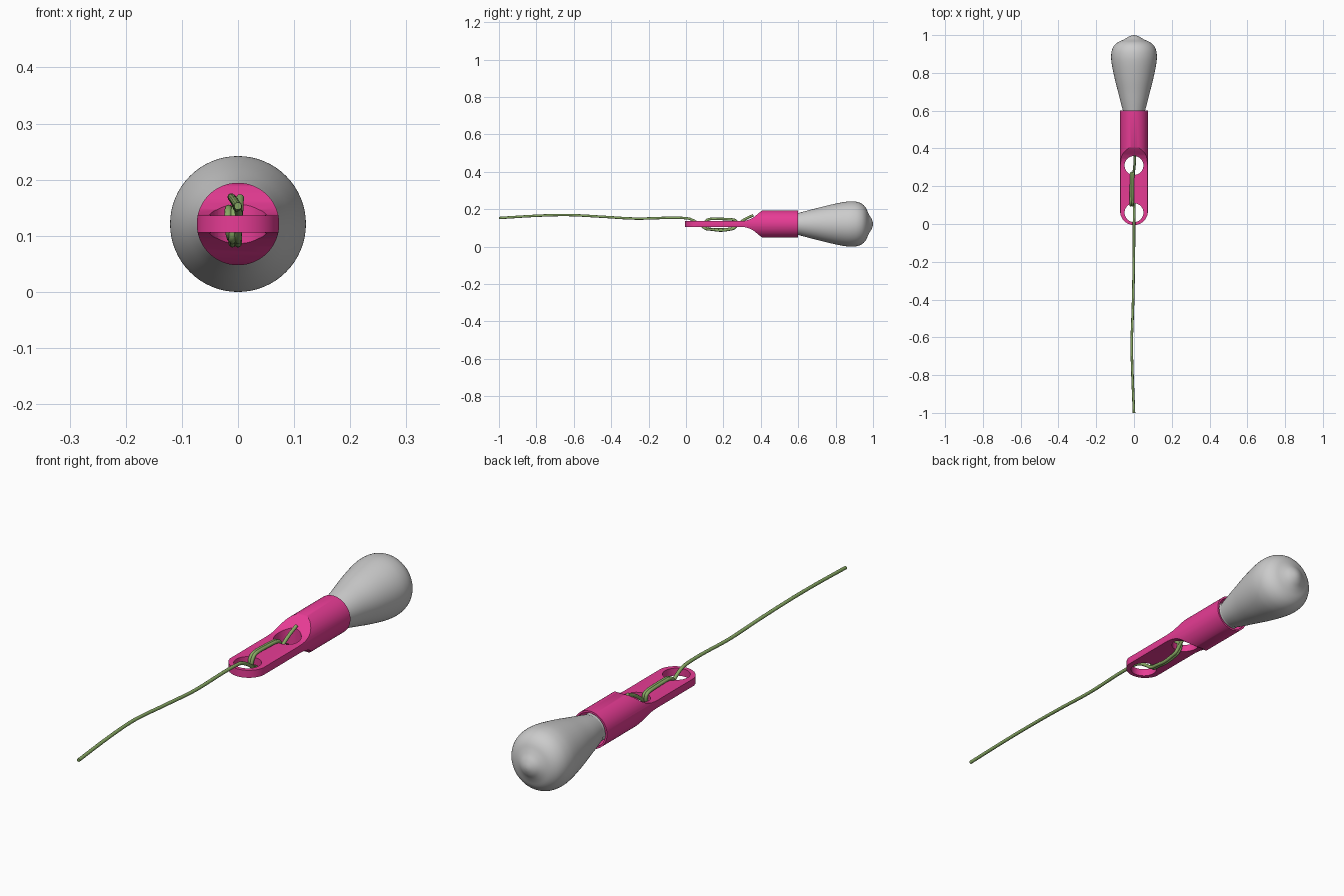
import bpy, bmesh, math
from mathutils import Vector

if "Cube" in bpy.data.objects:
    bpy.data.objects.remove(bpy.data.objects["Cube"])

ZC = 0.121  # height of the long axis


def material(name, rgb):
    m = bpy.data.materials.new(name)
    m.diffuse_color = (*rgb, 1)
    m.use_nodes = True
    m.node_tree.nodes["Principled BSDF"].inputs["Base Color"].default_value = m.diffuse_color
    return m


def finish(obj, mat=None, angle=35):
    if mat:
        obj.data.materials.clear()
        obj.data.materials.append(mat)
    bpy.ops.object.select_all(action='DESELECT')
    obj.select_set(True)
    bpy.context.view_layer.objects.active = obj
    bpy.ops.object.shade_smooth_by_angle(angle=math.radians(angle))


def mesh_object(name, bm):
    bmesh.ops.recalc_face_normals(bm, faces=bm.faces)
    me = bpy.data.meshes.new(name)
    bm.to_mesh(me)
    bm.free()
    obj = bpy.data.objects.new(name, me)
    bpy.context.collection.objects.link(obj)
    return obj


def prism(name, pts, offset):
    """Extrude a closed outline of 3D points along an offset."""
    bm = bmesh.new()
    f = bm.faces.new([bm.verts.new(p) for p in pts])
    ext = bmesh.ops.extrude_face_region(bm, geom=[f])
    bmesh.ops.translate(bm, vec=offset,
                        verts=[v for v in ext['geom'] if isinstance(v, bmesh.types.BMVert)])
    return mesh_object(name, bm)


def circle_xy(y, r, n=48):
    return [(r * math.cos(2 * math.pi * i / n), y + r * math.sin(2 * math.pi * i / n), ZC - 0.2)
            for i in range(n)]


def circle_xz(y, r, n=64):
    return [(r * math.cos(2 * math.pi * i / n), y, ZC + r * math.sin(2 * math.pi * i / n))
            for i in range(n)]


def boolean(obj, cutter, op):
    m = obj.modifiers.new(op, 'BOOLEAN')
    m.operation, m.object, m.solver = op, cutter, 'EXACT'
    bpy.context.view_layer.objects.active = obj
    bpy.ops.object.modifier_apply(modifier=m.name)
    bpy.data.objects.remove(cutter)


def smooth_path(pts, steps=8):
    """Catmull-Rom interpolation through the points."""
    p = [Vector(q) for q in pts]
    p = [2 * p[0] - p[1]] + p + [2 * p[-1] - p[-2]]
    out = []
    for a, b, c, d in zip(p, p[1:], p[2:], p[3:]):
        for k in range(steps):
            t = k / steps
            out.append(0.5 * (2 * b + (c - a) * t + (2 * a - 5 * b + 4 * c - d) * t * t
                              + (3 * b - a - 3 * c + d) * t ** 3))
    return out + [p[-2]]


pink = material("pink_plastic", (0.80, 0.045, 0.30))
green = material("green_cord", (0.25, 0.40, 0.13))

# Holder: cylindrical sleeve scooped down to a flat tongue
side = [(-0.05, 0.0148), (0.29, 0.0148), (0.32, 0.018), (0.345, 0.026), (0.365, 0.038),
        (0.385, 0.055), (0.40, 0.067), (0.415, 0.075), (0.44, 0.09), (0.65, 0.09)]
outline = [(-0.1, y, ZC + h) for y, h in side] + [(-0.1, y, ZC - h) for y, h in reversed(side)]
holder = prism("holder", circle_xz(-0.04, 0.0735), (0, 0.64, 0))
boolean(holder, prism("cut", outline, (0.2, 0, 0)), 'INTERSECT')

# Rounded tongue end
R = 0.0735
end = [(-R * math.cos(math.pi * i / 32), 0.068 - R * math.sin(math.pi * i / 32), ZC - 0.2)
       for i in range(33)]
end = [(-0.1, 0.7, ZC - 0.2), (-0.1, 0.068, ZC - 0.2)] + end + \
      [(0.1, 0.068, ZC - 0.2), (0.1, 0.7, ZC - 0.2)]
boolean(holder, prism("cut", end, (0, 0, 0.4)), 'INTERSECT')

# Two cord holes and the socket for the float neck
for y in (0.06, 0.31):
    boolean(holder, prism("cut", circle_xy(y, 0.05), (0, 0, 0.4)), 'DIFFERENCE')
boolean(holder, prism("cut", circle_xz(0.45, 0.066), (0, 0.3, 0)), 'DIFFERENCE')
finish(holder, pink, 30)

# Bulb: lathed teardrop with a neck inside the sleeve
neck = [(0.452, 0.0), (0.452, 0.056), (0.598, 0.056)]
body = [(0.60, 0.0585), (0.65, 0.072), (0.70, 0.0845), (0.76, 0.100), (0.82, 0.113),
        (0.86, 0.1195), (0.89, 0.121), (0.92, 0.117), (0.945, 0.105), (0.962, 0.086),
        (0.972, 0.064), (0.981, 0.046), (0.991, 0.030), (0.998, 0.013), (1.0, 0.0)]
prof = [Vector((r, y, ZC)) - Vector((0, 0, ZC)) for y, r in neck] + \
       [Vector((max(v.x, 0), v.y, 0)) for v in
        smooth_path([(r, y, 0) for y, r in body], 3)]
bm = bmesh.new()
vs = [bm.verts.new(v) for v in prof]
edges = [bm.edges.new(e) for e in zip(vs, vs[1:])]
bmesh.ops.spin(bm, geom=vs + edges, cent=(0, 0, 0), axis=(0, 1, 0),
               angle=2 * math.pi, steps=64, use_duplicate=False)
bmesh.ops.remove_doubles(bm, verts=bm.verts, dist=1e-5)
bmesh.ops.translate(bm, verts=bm.verts, vec=(0, 0, ZC))
finish(mesh_object("bulb", bm))

# Cord: long wavy tail, two wraps round the bridge between the holes, short loose end
path = [(0, -1, 0.153), (-0.008, -0.8, 0.165), (-0.012, -0.63, 0.169), (-0.006, -0.45, 0.160),
        (-0.002, -0.27, 0.150), (0, -0.1, 0.154), (0, 0.0, 0.152), (0.001, 0.04, 0.140),
        (0.001, 0.075, 0.118)]
for x in (0.000, -0.010):
    path += [(x, 0.105, 0.096), (x, 0.14, 0.091), (x, 0.185, 0.086), (x, 0.23, 0.091),
             (x, 0.258, 0.099), (x - 0.003, 0.270, 0.122), (x - 0.005, 0.258, 0.143),
             (x - 0.006, 0.185, 0.148), (x - 0.007, 0.12, 0.146), (x - 0.008, 0.100, 0.122)]
path += [(-0.014, 0.115, 0.098), (-0.009, 0.18, 0.092), (-0.003, 0.25, 0.099),
         (0.0, 0.285, 0.125), (0.003, 0.315, 0.147), (0.004, 0.36, 0.168)]
pts = smooth_path(path, 5)
cu = bpy.data.curves.new("cord", 'CURVE')
cu.dimensions = '3D'
cu.bevel_depth, cu.bevel_resolution, cu.use_fill_caps = 0.0068, 3, True
sp = cu.splines.new('POLY')
sp.points.add(len(pts) - 1)
for p, v in zip(sp.points, pts):
    p.co = (*v, 1)
cord = bpy.data.objects.new("cord", cu)
bpy.context.collection.objects.link(cord)
bpy.ops.object.select_all(action='DESELECT')
cord.select_set(True)
bpy.context.view_layer.objects.active = cord
bpy.ops.object.convert(target='MESH')
finish(bpy.context.view_layer.objects.active, green, 50)
